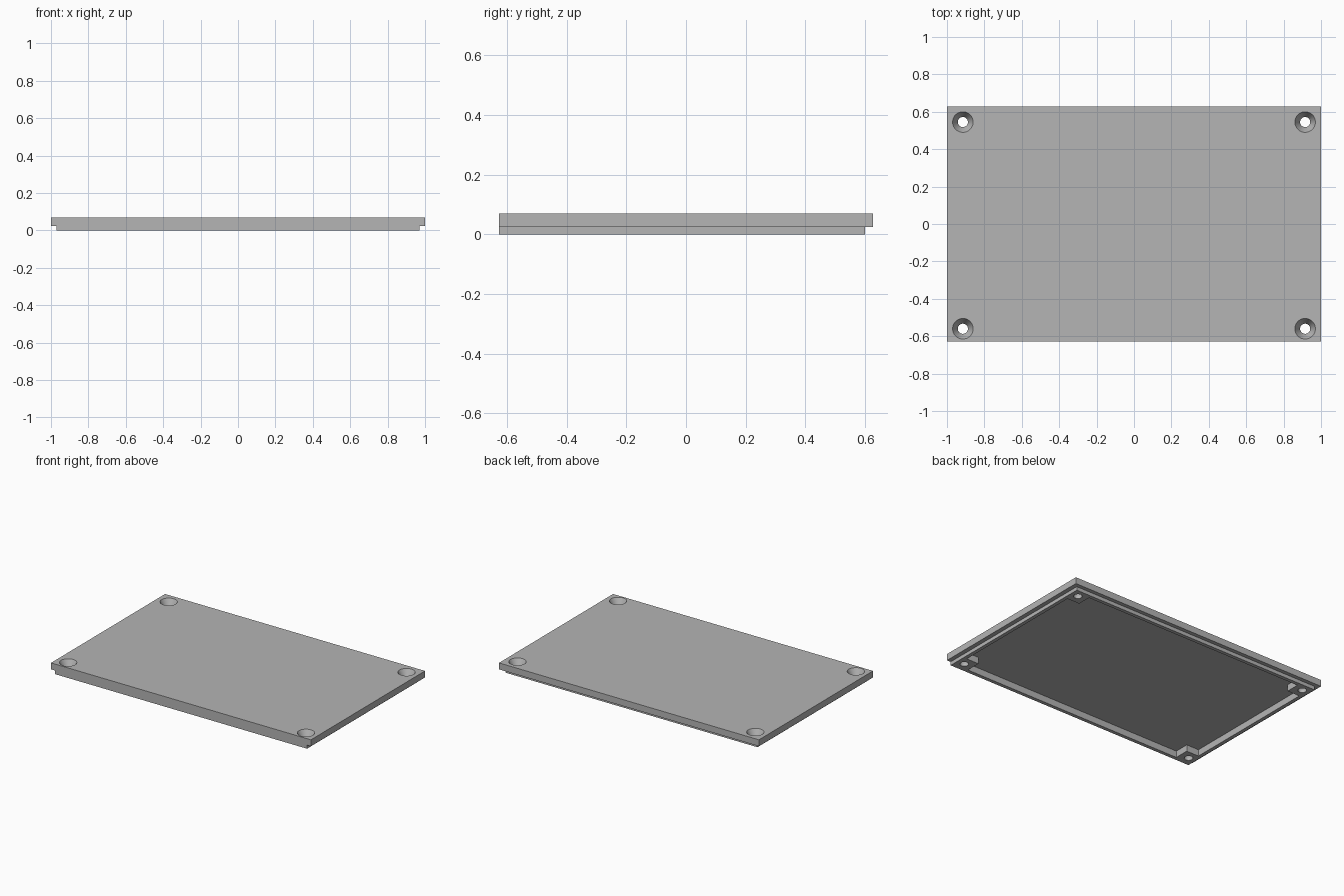
import bpy
import bmesh
import math

# Main dimensions
HALF_X, HALF_Y, TOP = 1.0, 0.627, 0.07
STEP_Z, FLOOR_Z = 0.025, 0.045
LIP_X, LIP_BACK = 0.97, 0.6
WALL = 0.025
HOLE_X, HOLE_FRONT, HOLE_BACK = 0.915, -0.56, 0.545
HOLE_R, SINK_R, SINK_DEPTH = 0.027, 0.055, 0.05

default = bpy.data.objects.get("Cube")
if default:
    bpy.data.objects.remove(default, do_unlink=True)

grey = bpy.data.materials.new("light grey")
grey.use_nodes = True
colour = (0.46, 0.46, 0.46, 1)
grey.diffuse_color = colour
grey.node_tree.nodes["Principled BSDF"].inputs["Base Color"].default_value = colour


def add_object(name, bm):
    bmesh.ops.recalc_face_normals(bm, faces=bm.faces)
    mesh = bpy.data.meshes.new(name)
    bm.to_mesh(mesh)
    bm.free()
    mesh.materials.append(grey)
    obj = bpy.data.objects.new(name, mesh)
    bpy.context.collection.objects.link(obj)
    return obj


def prism(name, outline, z0, z1):
    """Extrude a flat outline upward."""
    bm = bmesh.new()
    face = bm.faces.new([bm.verts.new((x, y, z0)) for x, y in outline])
    out = bmesh.ops.extrude_face_region(bm, geom=[face])
    verts = [v for v in out["geom"] if isinstance(v, bmesh.types.BMVert)]
    bmesh.ops.translate(bm, verts=verts, vec=(0, 0, z1 - z0))
    return add_object(name, bm)


def lathe(name, profile, x, y, sides=48):
    """Spin a closed (radius, z) profile around a vertical axis."""
    bm = bmesh.new()
    rings = [[bm.verts.new((x + r * math.cos(2 * math.pi * i / sides),
                            y + r * math.sin(2 * math.pi * i / sides), z))
              for i in range(sides)] for r, z in profile]
    for low, high in zip(rings, rings[1:]):
        for i in range(sides):
            j = (i + 1) % sides
            bm.faces.new((low[i], low[j], high[j], high[i]))
    bm.faces.new(rings[0])
    bm.faces.new(rings[-1])
    return add_object(name, bm)


def cut(target, cutter):
    mod = target.modifiers.new("cut", "BOOLEAN")
    mod.operation = "DIFFERENCE"
    mod.solver = "EXACT"
    mod.object = cutter
    bpy.context.view_layer.objects.active = target
    bpy.ops.object.modifier_apply(modifier=mod.name)
    bpy.data.objects.remove(cutter, do_unlink=True)


# Solid slab for the cover
lid = prism("cover_plate", [(-HALF_X, -HALF_Y), (HALF_X, -HALF_Y),
                            (HALF_X, HALF_Y), (-HALF_X, HALF_Y)], 0, TOP)

# Step around the left, back and right sides; the lip stays flush at the front
half = [(LIP_X, LIP_BACK), (LIP_X, -0.8), (1.2, -0.8), (1.2, 0.8)]
cut(lid, prism("step_cutter", half + [(-x, y) for x, y in reversed(half)],
               -0.1, STEP_Z))

# Underside recess, leaving a thin rim and four square corner posts
wall_x, post_x = LIP_X - WALL, 0.85
front, back = -HALF_Y + WALL, LIP_BACK - WALL
post_front, post_back = -0.5, 0.48
half = [(post_x, front), (post_x, post_front), (wall_x, post_front),
        (wall_x, post_back), (post_x, post_back), (post_x, back)]
cut(lid, prism("recess_cutter", half + [(-x, y) for x, y in reversed(half)],
               -0.1, FLOOR_Z))

# Countersunk screw holes through the posts
slope = (SINK_R - HOLE_R) / SINK_DEPTH
profile = [(HOLE_R, -0.1), (HOLE_R, TOP - SINK_DEPTH),
           (SINK_R + slope * 0.02, TOP + 0.02)]
for x in (-HOLE_X, HOLE_X):
    for y in (HOLE_FRONT, HOLE_BACK):
        cut(lid, lathe("hole_cutter", profile, x, y))

bpy.ops.object.select_all(action="DESELECT")
lid.select_set(True)
bpy.context.view_layer.objects.active = lid
bpy.ops.object.shade_smooth_by_angle(angle=math.radians(20))
